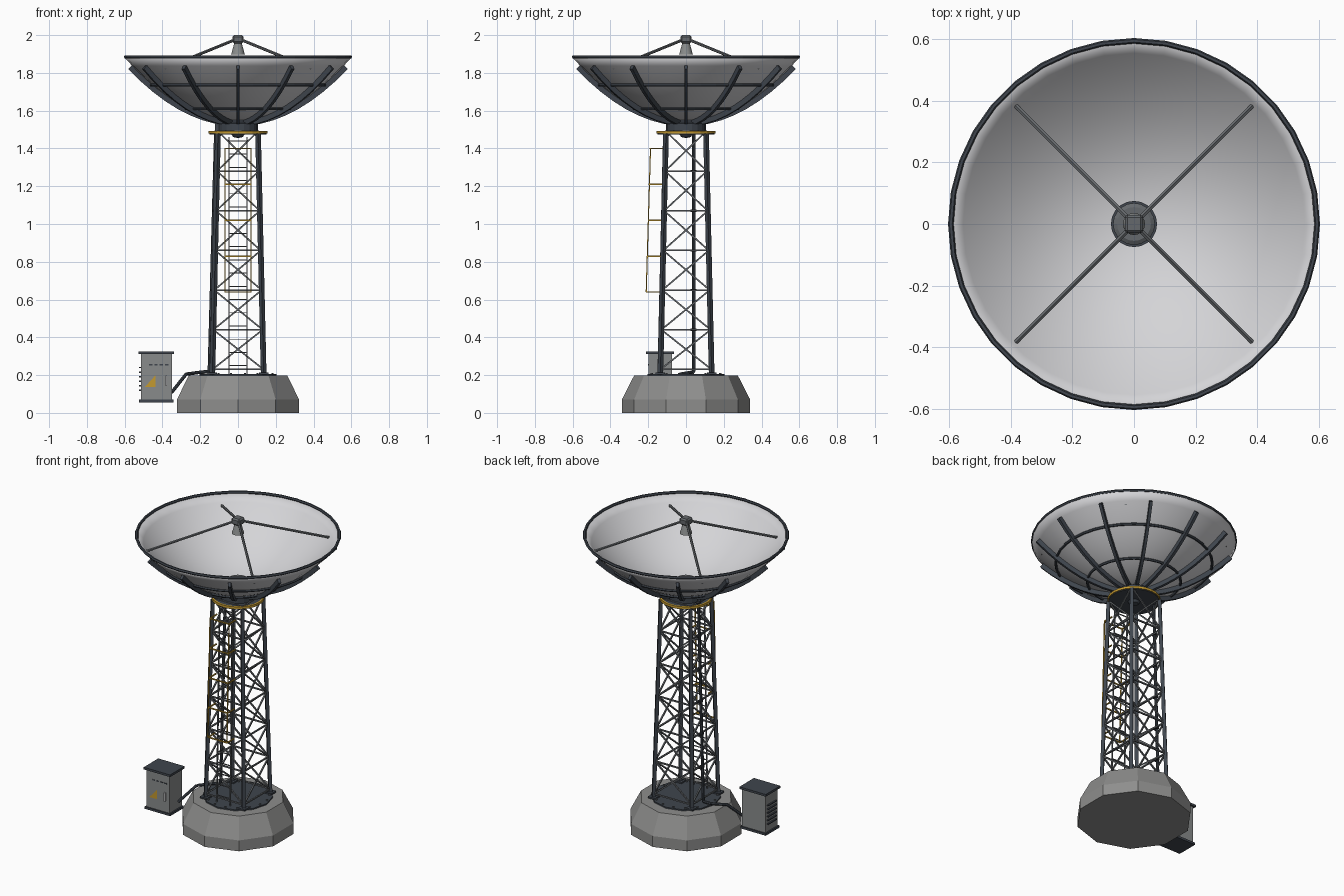
import bpy, bmesh, math
from mathutils import Vector, Matrix

cube = bpy.data.objects.get("Cube")
if cube:
    bpy.data.objects.remove(cube, do_unlink=True)


def material(name, r, g, b):
    m = bpy.data.materials.new(name)
    m.use_nodes = True
    m.diffuse_color = (r, g, b, 1)
    m.node_tree.nodes["Principled BSDF"].inputs["Base Color"].default_value = (r, g, b, 1)
    return m


CONCRETE = material("concrete", 0.27, 0.27, 0.265)
DARK = material("dark steel", 0.05, 0.06, 0.075)
STEEL = material("mid steel", 0.13, 0.14, 0.15)
WHITE = material("dish white", 0.66, 0.66, 0.68)
YELLOW = material("safety yellow", 0.55, 0.32, 0.03)
GREY = material("cabinet grey", 0.25, 0.26, 0.26)
BLACK = material("cable black", 0.025, 0.027, 0.03)


def finish(name, bm, mat, smooth=False):
    bmesh.ops.recalc_face_normals(bm, faces=bm.faces)
    mesh = bpy.data.meshes.new(name)
    bm.to_mesh(mesh)
    bm.free()
    mesh.materials.append(mat)
    ob = bpy.data.objects.new(name, mesh)
    bpy.context.collection.objects.link(ob)
    if smooth:
        bpy.ops.object.select_all(action="DESELECT")
        ob.select_set(True)
        bpy.context.view_layer.objects.active = ob
        bpy.ops.object.shade_smooth_by_angle(angle=math.radians(35))
    return ob


def bar(bm, p, q, r1, r2=None, sides=6):
    """Prism or cone between two points."""
    p, q = Vector(p), Vector(q)
    d = q - p
    turn = Matrix.Rotation(math.pi / 4, 4, "Z") if sides == 4 else Matrix()
    m = Matrix.Translation((p + q) / 2) @ d.to_track_quat("Z", "Y").to_matrix().to_4x4() @ turn
    bmesh.ops.create_cone(bm, cap_ends=True, segments=sides, radius1=r1,
                          radius2=r1 if r2 is None else r2, depth=d.length, matrix=m)


def box(bm, center, size):
    m = Matrix.Translation(center) @ Matrix.Diagonal((*size, 1))
    return bmesh.ops.create_cube(bm, size=1, matrix=m)["verts"]


def lathe(name, profile, sides, mat, smooth=False, start=0.0, closed=False):
    """Spin an (r, z) profile about the z axis."""
    bm = bmesh.new()
    vs = [bm.verts.new((r * math.cos(start), r * math.sin(start), z)) for r, z in profile]
    pairs = list(zip(vs, vs[1:])) + ([(vs[-1], vs[0])] if closed else [])
    es = [bm.edges.new(pair) for pair in pairs]
    bmesh.ops.spin(bm, geom=vs + es, cent=(0, 0, 0), axis=(0, 0, 1),
                   angle=2 * math.pi, steps=sides, use_duplicate=False)
    bmesh.ops.remove_doubles(bm, verts=bm.verts, dist=1e-4)
    return finish(name, bm, mat, smooth)


def ring(name, major, z, thick, sides, mat):
    prof = [(major + thick * math.cos(a * math.pi / 3), z + thick * math.sin(a * math.pi / 3))
            for a in range(6)]
    return lathe(name, prof, sides, mat, closed=True)


# Foundation, base plate and anchor bolts
lathe("foundation", [(0, 0), (0.34, 0), (0.34, 0.07), (0.275, 0.197), (0, 0.197)], 10,
      CONCRETE, start=math.pi / 2)
lathe("base_plate", [(0, 0.19), (0.205, 0.19), (0.205, 0.205), (0, 0.205)], 12, DARK)
bm = bmesh.new()
for i in range(16):
    a = (i + 0.5) * math.pi / 8
    x, y = 0.185 * math.cos(a), 0.185 * math.sin(a)
    bar(bm, (x, y, 0.2), (x, y, 0.212), 0.006)
finish("anchor_bolts", bm, STEEL)

# Lattice tower
Z0, Z1 = 0.2, 1.48


def half(z):
    return 0.136 - 0.03 * (z - Z0) / (Z1 - Z0)


CORNERS = [(1, 1), (-1, 1), (-1, -1), (1, -1)]


def corner(c, z):
    return (c[0] * half(z), c[1] * half(z), z)


legs, braces = bmesh.new(), bmesh.new()
levels = [0.23 + 0.21 * i for i in range(7)]
for i, c in enumerate(CORNERS):
    n = CORNERS[(i + 1) % 4]
    bar(legs, corner(c, Z0), corner(c, Z1), 0.015, sides=4)
    box(legs, corner(c, 0.209), (0.05, 0.05, 0.01))
    for z in levels:
        bar(braces, corner(c, z), corner(n, z), 0.006, sides=4)
    for lo, hi in zip(levels, levels[1:]):
        bar(braces, corner(c, lo), corner(n, hi), 0.006, sides=4)
        bar(braces, corner(n, lo), corner(c, hi), 0.006, sides=4)
finish("tower_legs", legs, DARK)
finish("tower_braces", braces, STEEL)

# Ladder and safety cage on the front
ladder, cage = bmesh.new(), bmesh.new()


def front(x, z, out):
    return (x, -half(z) - out, z)


for s in (-1, 1):
    bar(ladder, front(s * 0.048, 0.2, 0.012), front(s * 0.048, 1.46, 0.012), 0.005, sides=4)
    bar(cage, front(s * 0.068, 0.64, 0.085), front(s * 0.068, 1.4, 0.08), 0.004, sides=4)
for i in range(18):
    z = 0.25 + i * 0.07
    bar(ladder, front(-0.048, z, 0.012), front(0.048, z, 0.012), 0.0035, sides=4)
for i in range(5):
    z = 0.64 + 0.19 * i
    path = [front(x, z, o) for x, o in ((-0.068, 0.01), (-0.068, 0.082), (0.068, 0.082), (0.068, 0.01))]
    for p, q in zip(path, path[1:]):
        bar(cage, p, q, 0.005, sides=4)
finish("ladder", ladder, STEEL)
finish("ladder_cage", cage, YELLOW)

# Platform and turntable
lathe("platform", [(0, 1.474), (0.15, 1.474), (0.15, 1.49), (0, 1.49)], 24, DARK)
lathe("platform_edge", [(0.145, 1.478), (0.156, 1.478), (0.156, 1.493), (0.145, 1.493)],
      24, YELLOW, closed=True)
lathe("turntable", [(0, 1.48), (0.105, 1.48), (0.105, 1.533), (0.075, 1.54), (0.075, 1.565), (0, 1.565)],
      20, DARK)
lathe("bearing_cap", [(0, 1.455), (0.025, 1.46), (0.038, 1.478), (0, 1.48)], 16, DARK, True)
bm = bmesh.new()
box(bm, (-0.105, 0, 1.523), (0.035, 0.05, 0.06))
finish("drive_motor", bm, DARK)


# Dish with rim, back rings and ribs
def bowl(r):
    return 1.548 + 0.337 * (r / 0.6) ** 2


dish = lathe("dish", [(0.6 * i / 14, bowl(0.6 * i / 14)) for i in range(15)], 36, WHITE, True)
shell = dish.modifiers.new("thickness", "SOLIDIFY")
shell.thickness = 0.006
shell.offset = 0
ring("dish_rim", 0.595, 1.885, 0.009, 36, DARK)
for label, r in (("inner", 0.27), ("outer", 0.455)):
    ring(label + "_back_ring", r + 0.004, bowl(r) - 0.006, 0.008, 36, DARK)
bm = bmesh.new()
for k in range(12):
    spin = Matrix.Rotation(k * math.pi / 6, 4, "Z")
    last = None
    for i in range(9):
        r = 0.05 + 0.51 * i / 8
        slope = 2 * 0.337 * r / 0.36
        out = Vector((slope, 0, -1)).normalized() * 0.03
        top = Vector((r, 0, bowl(r)))
        side = Vector((0, 0.009, 0))
        loop = [bm.verts.new(spin @ v) for v in (top - side, top + side, top + out + side, top + out - side)]
        if last:
            for j in range(4):
                bm.faces.new((last[j], last[(j + 1) % 4], loop[(j + 1) % 4], loop[j]))
        if i in (0, 8):
            bm.faces.new(loop)
        last = loop
finish("dish_ribs", bm, DARK)
lathe("dish_hub", [(0, 1.545), (0.068, 1.545), (0.068, 1.595), (0.055, 1.603), (0, 1.603)], 20, STEEL)

# Feed horn on four struts
bm = bmesh.new()
for c in CORNERS:
    bar(bm, (c[0] * 0.385, c[1] * 0.385, bowl(0.544)), (c[0] * 0.02, c[1] * 0.02, 1.974), 0.008)
finish("feed_struts", bm, STEEL)
lathe("feed_horn", [(0, 1.898), (0.036, 1.898), (0.019, 1.96), (0, 1.96)], 16, GREY, True)
bm = bmesh.new()
box(bm, (0, 0, 1.978), (0.06, 0.06, 0.044))
bmesh.ops.bevel(bm, geom=bm.edges[:], offset=0.009, segments=1, affect="EDGES")
finish("feed_box", bm, STEEL)

# Equipment cabinet
CX, CY = -0.432, -0.137
bm = bmesh.new()
box(bm, (CX, CY, 0.19), (0.165, 0.125, 0.25))
finish("cabinet_body", bm, GREY)
bm = bmesh.new()
box(bm, (CX, CY, 0.318), (0.188, 0.148, 0.014))
box(bm, (CX, CY, 0.063), (0.182, 0.14, 0.014))
finish("cabinet_roof_and_plinth", bm, DARK)
bm = bmesh.new()
for i in range(6):
    box(bm, (CX - 0.086, CY, 0.12 + i * 0.024), (0.012, 0.085, 0.007))
for i in range(4):
    box(bm, (CX - 0.03 + i * 0.028, CY - 0.063, 0.255), (0.018, 0.004, 0.006))
finish("cabinet_louvres", bm, DARK)
bm = bmesh.new()
box(bm, (CX + 0.053, CY - 0.068, 0.17), (0.008, 0.012, 0.055))
finish("door_handle", bm, WHITE)
bm = bmesh.new()
bm.faces.new([bm.verts.new((CX + x, CY - 0.065, z)) for x, z in ((-0.06, 0.138), (-0.004, 0.138), (-0.004, 0.2))])
finish("warning_sign", bm, YELLOW)

# Cable run and riser
bm = bmesh.new()
run = [(-0.35, -0.11, 0.11), (-0.275, -0.03, 0.205), (-0.2, 0.03, 0.215), (-0.152, 0.04, 0.22), (-0.118, 0.04, 1.48)]
for p, q in zip(run, run[1:]):
    bar(bm, p, q, 0.009, sides=8)
finish("cable_run", bm, DARK)
bm = bmesh.new()
for z in levels[1:]:
    box(bm, (-half(z) - 0.008, 0.04, z), (0.022, 0.03, 0.012))
finish("cable_clamps", bm, BLACK)
